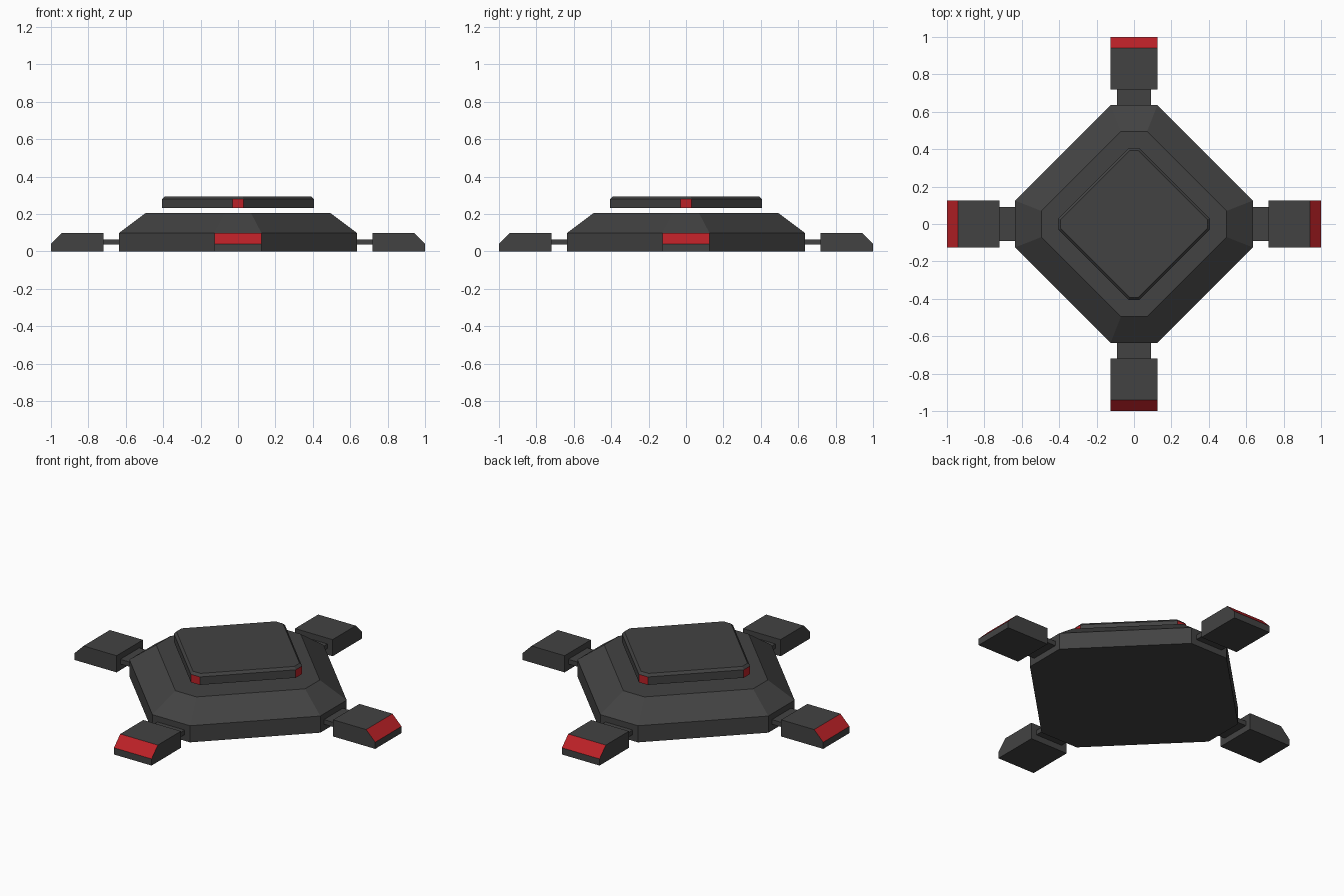
import bpy, bmesh
from math import pi
from mathutils import Matrix, Vector

if "Cube" in bpy.data.objects:
    bpy.data.objects.remove(bpy.data.objects["Cube"])


def material(name, rgb):
    m = bpy.data.materials.new(name)
    m.diffuse_color = (*rgb, 1)
    m.use_nodes = True
    m.node_tree.nodes["Principled BSDF"].inputs["Base Color"].default_value = m.diffuse_color
    return m


DARK = material("dark_grey", (0.055, 0.055, 0.055))
RED = material("red", (0.5, 0.015, 0.02))


def loft(name, rings, is_red=lambda n: False):
    """Skin matching closed rings, cap both ends, paint chosen faces red."""
    bm = bmesh.new()
    loops = [[bm.verts.new(p) for p in ring] for ring in rings]
    n = len(loops[0])
    for a, b in zip(loops, loops[1:]):
        for i in range(n):
            j = (i + 1) % n
            bm.faces.new((a[i], a[j], b[j], b[i]))
    bm.faces.new(loops[0][::-1])
    bm.faces.new(loops[-1])
    bmesh.ops.recalc_face_normals(bm, faces=bm.faces[:])
    for f in bm.faces:
        f.material_index = int(is_red(f.normal))
    me = bpy.data.meshes.new(name)
    bm.to_mesh(me)
    bm.free()
    me.materials.append(DARK)
    me.materials.append(RED)
    ob = bpy.data.objects.new(name, me)
    bpy.context.collection.objects.link(ob)
    return ob


def diamond(reach, half, z):
    """Square turned 45 degrees with its corners cut off."""
    pts = []
    for k in range(4):
        turn = Matrix.Rotation(k * pi / 2, 3, 'Z')
        pts += [turn @ Vector((reach, s * half, z)) for s in (-1, 1)]
    return pts


# Sloped body
loft("body", [diamond(0.635, 0.125, 0), diamond(0.635, 0.125, 0.1),
              diamond(0.495, 0.07, 0.205)])

# Floating top plate with red corner faces
loft("top_plate", [diamond(0.405, 0.03, 0.232), diamond(0.405, 0.03, 0.28),
                   diamond(0.392, 0.025, 0.295)],
     lambda n: max(abs(n.x), abs(n.y)) > 0.99)


def extrude_profile(name, profile, half, is_red=lambda n: False):
    """Extrude an x-z profile across y."""
    return loft(name, [[(x, y, z) for x, z in profile] for y in (-half, half)], is_red)


# Four feet with red sloped tips, joined to the body by thin arms
for k, side in enumerate(("right", "back", "left", "front")):
    foot = extrude_profile(side + "_foot",
                           [(0.72, 0), (1, 0), (1, 0.04), (0.94, 0.1), (0.72, 0.1)],
                           0.125, lambda n: n.x > 0.3 and n.z > 0.3)
    arm = extrude_profile(side + "_arm",
                          [(0.63, 0.037), (0.725, 0.037), (0.725, 0.065), (0.63, 0.065)],
                          0.09)
    for ob in (foot, arm):
        ob.data.transform(Matrix.Rotation(k * pi / 2, 4, 'Z'))
